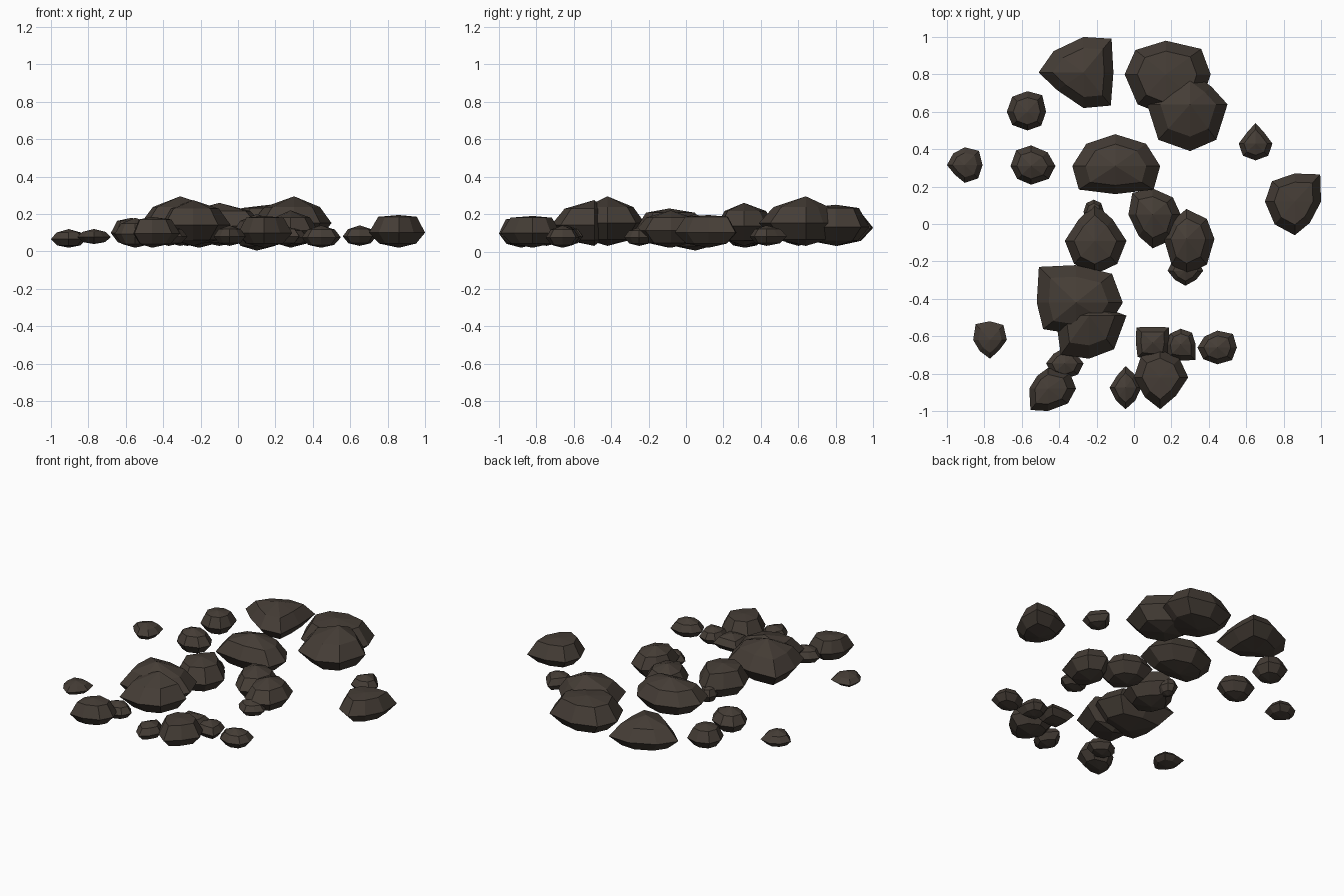
import bpy, bmesh

if "Cube" in bpy.data.objects:
    bpy.data.objects.remove(bpy.data.objects["Cube"])

# single dark stone colour
stone = bpy.data.materials.new("dark_stone")
stone.diffuse_color = (0.06, 0.047, 0.037, 1)
stone.use_nodes = True
stone.node_tree.nodes["Principled BSDF"].inputs["Base Color"].default_value = stone.diffuse_color


def rock(name, x, y, z, corners=(.72, .72, .72, .72), apex=None, shoulder=.65):
    """Faceted boulder filling the ranges x, y, z.
    corners: how far the NE, NW, SW, SE corners reach (0.5 diamond, 1 square).
    apex: top position; shoulder: height of the upper ring (near 1 = flat top)."""
    cx, cy = sum(x) / 2, sum(y) / 2
    rx, ry = (x[1] - x[0]) / 2, (y[1] - y[0]) / 2
    px, py = apex or (cx, cy)
    mid = z[0] + (z[1] - z[0]) * .46
    ne, nw, sw, se = corners

    def at(u, v):
        return cx + u * rx, cy + v * ry
    outline = [(x[1], py), at(ne, ne), (px, y[1]), at(-nw, nw),
               (x[0], py), at(-sw, -sw), (px, y[0]), at(se, -se)]
    bm = bmesh.new()
    for ox, oy in outline:
        bm.verts.new((ox, oy, mid))
        bm.verts.new((px + (ox - px) * .69, py + (oy - py) * .69,
                      mid + (z[1] - mid) * shoulder))
        bm.verts.new((px + (ox - px) * .66, py + (oy - py) * .66,
                      mid + (z[0] - mid) * .72))
    bm.verts.new((px, py, z[1]))
    bm.verts.new((px, py, z[0]))
    hull = bmesh.ops.convex_hull(bm, input=bm.verts[:])
    loose = [v for v in bm.verts if not v.link_faces]
    bmesh.ops.delete(bm, geom=loose, context='VERTS')
    bmesh.ops.recalc_face_normals(bm, faces=bm.faces[:])
    mesh = bpy.data.meshes.new(name)
    bm.to_mesh(mesh)
    bm.free()
    mesh.materials.append(stone)
    bpy.context.collection.objects.link(bpy.data.objects.new(name, mesh))


# large boulders at the back
rock("back_left_boulder", (-.51, -.11), (.62, 1.0), (.03, .24), (.95, .6, .5, .93), (-.27, .81))
rock("back_middle_boulder", (-.05, .41), (.58, .98), (.03, .25), (.78, .75, .7, .75), (.17, .8), .85)
rock("back_right_boulder", (.07, .50), (.39, .82), (.03, .295), (.6, .55, .72, .72), (.30, .64), .6)

# centre boulders
rock("centre_boulder", (-.33, .14), (.16, .48), (.03, .26), (.68, .68, .85, .85), (-.1, .31))
rock("centre_right_boulder", (-.03, .25), (-.13, .19), (.005, .2), (.7, .85, .6, .7), (.1, .05))
rock("right_ridge_boulder", (.16, .43), (-.27, .08), (.02, .22), (.7, .65, .7, .7), (.28, -.08))
rock("right_ridge_stone", (.18, .37), (-.33, -.17), (.03, .13), (.7, .7, .6, .6))
rock("centre_left_boulder", (-.37, -.04), (-.27, .11), (.02, .23), (.55, .55, .7, .7), (-.21, -.09), .8)
rock("centre_left_stone", (-.27, -.16), (0, .13), (.03, .15))

# large boulders at the front left
rock("front_left_boulder", (-.52, -.06), (-.59, -.22), (.03, .295), (.75, .95, .85, .7), (-.31, -.42), .6)
rock("front_left_lower_boulder", (-.42, -.04), (-.72, -.43), (.03, .275), (.72, .72, .85, .65), (-.24, -.49))
rock("front_left_stone", (-.47, -.27), (-.83, -.66), (.03, .14), (.6, .6, .7, .7))
rock("front_corner_boulder", (-.56, -.31), (-1.0, -.77), (.02, .185), (.75, .65, .95, .65), (-.46, -.88), .85)

# front right cluster
rock("front_boulder", (0, .29), (-.99, -.67), (.02, .19), (.68, .75, .6, .55), (.14, -.82), .9)
rock("front_point_stone", (-.13, .04), (-.99, -.76), (.03, .14), (.6, .55, .6, .6))
rock("front_square_stone", (.01, .19), (-.72, -.55), (.03, .14), (.97, .97, .9, .85))
rock("front_block_stone", (.17, .33), (-.73, -.56), (.03, .14), (.75, .7, .85, .97))
rock("front_right_stone", (.34, .55), (-.75, -.57), (.02, .14), (.8, .65, .7, .75))

# scattered outer stones
rock("left_upper_stone", (-.68, -.47), (.5, .71), (.03, .18), (.8, .72, .72, .75), (-.57, .6), .8)
rock("left_middle_stone", (-.66, -.42), (.21, .42), (.02, .18), (.65, .75, .7, .7), (-.55, .31))
rock("far_left_stone", (-1.0, -.81), (.22, .41), (.02, .12), (.8, .65, .55, .75))
rock("front_far_left_stone", (-.86, -.68), (-.72, -.52), (.04, .12), (.8, .85, .6, .55))
rock("right_small_stone", (.56, .74), (.34, .54), (.03, .14), (.5, .5, .75, .75), (.65, .43))
rock("far_right_boulder", (.70, 1.0), (-.06, .27), (.02, .195), (.97, .75, .65, .6), (.86, .12), .9)
